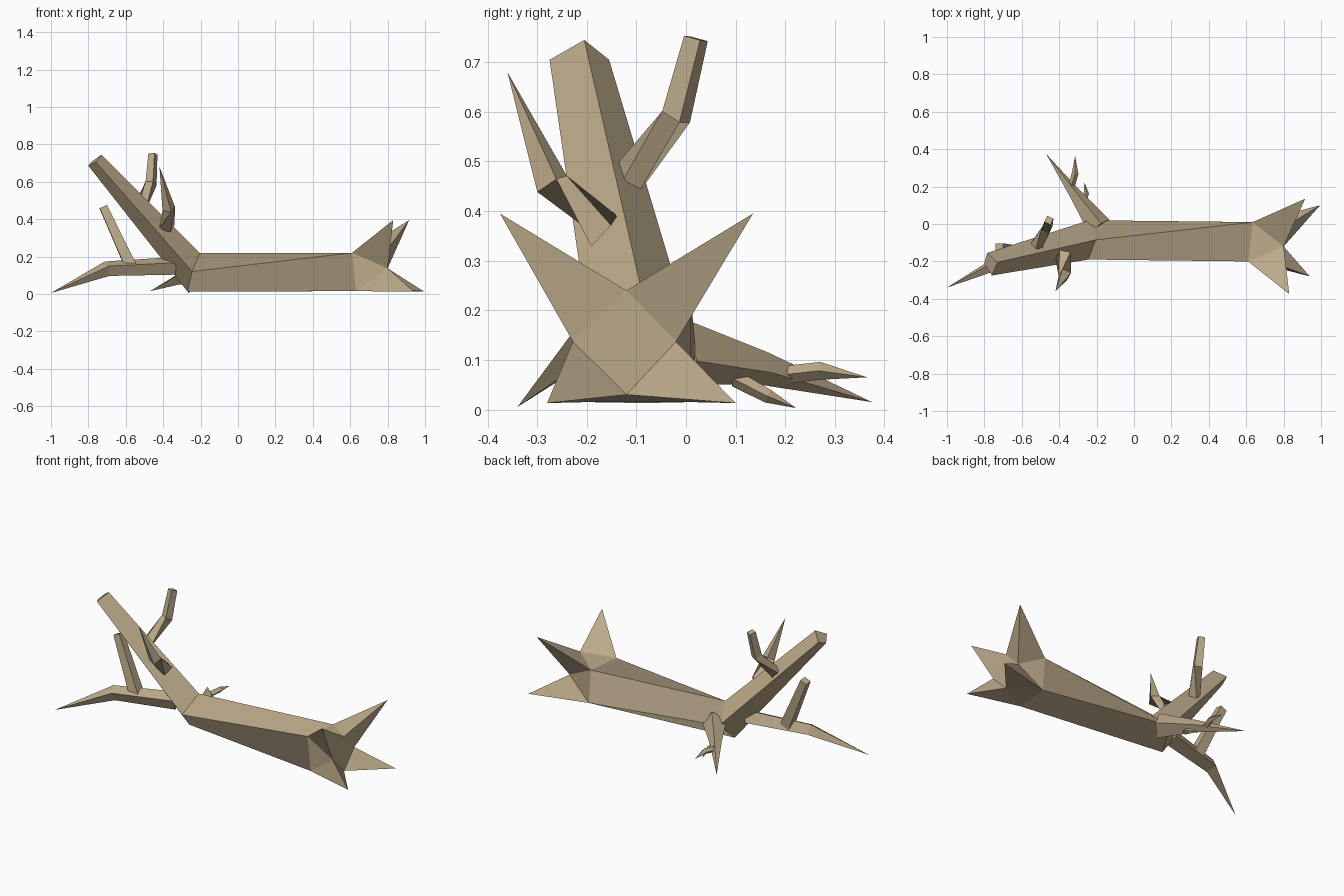
import bpy, bmesh, math
from mathutils import Vector

if "Cube" in bpy.data.objects:
    bpy.data.objects.remove(bpy.data.objects["Cube"])

bark = bpy.data.materials.new("tan bark")
bark.diffuse_color = (0.50, 0.40, 0.255, 1)
bark.use_nodes = True
bark.node_tree.nodes["Principled BSDF"].inputs["Base Color"].default_value = bark.diffuse_color


def finish(bm, name):
    bmesh.ops.recalc_face_normals(bm, faces=bm.faces)
    me = bpy.data.meshes.new(name)
    bm.to_mesh(me)
    bm.free()
    me.materials.append(bark)
    bpy.context.collection.objects.link(bpy.data.objects.new(name, me))


def bridge(bm, a, b):
    for i in range(4):
        j = (i + 1) % 4
        bm.faces.new((a[i], a[j], b[j], b[i]))


def branch(name, path, turn=0):
    """Four-sided limb along (x, y, z, radius) points; radius 0 makes a sharp tip."""
    bm = bmesh.new()
    pts = [Vector(p[:3]) for p in path]
    prev = None
    for k, p in enumerate(pts):
        d = (pts[min(k + 1, len(pts) - 1)] - pts[max(k - 1, 0)]).normalized()
        if path[k][3] == 0:
            tip = bm.verts.new(p)
            for i in range(4):
                bm.faces.new((prev[i], prev[(i + 1) % 4], tip))
            prev = None
            continue
        ref = Vector((0, 0, 1)) if abs(d.z) < 0.8 else Vector((-1, 0, 0))
        side = d.cross(ref).normalized()
        up = side.cross(d)
        ring = []
        for i in range(4):
            a = math.radians(turn + 90 * i)
            ring.append(bm.verts.new(p + path[k][3] * (up * math.cos(a) + side * math.sin(a))))
        if prev:
            bridge(bm, prev, ring)
        else:
            bm.faces.new(ring)
        prev = ring
    if prev:
        bm.faces.new(prev)
    finish(bm, name)


# Fallen trunk with a bent top, ending in four flared roots
bm = bmesh.new()
rings = [
    [(-.73, -.205, .745), (-.76, -.275, .705), (-.80, -.21, .685), (-.785, -.155, .705)],
    [(-.205, -.085, .22), (-.245, -.19, .12), (-.27, -.085, .013), (-.24, .02, .12)],
    [(.635, .01, .22), (.61, -.20, .22), (.63, -.20, .015), (.65, .01, .015)],
]
rings = [[bm.verts.new(p) for p in r] for r in rings]
bm.faces.new(rings[0])
bridge(bm, rings[0], rings[1])
bridge(bm, rings[1], rings[2])
corner = rings[2]
tips = [bm.verts.new(p) for p in
        [(.915, .135, .395), (.83, -.375, .395), (.94, -.28, .013), (.995, .10, .013)]]
valley = [bm.verts.new(p) for p in
          [(.80, -.12, .24), (.80, -.228, .137), (.80, -.12, .03), (.80, -.02, .137)]]
bm.faces.new(valley)
for i in range(4):
    j = (i + 1) % 4
    bm.faces.new((corner[i], corner[j], valley[i]))   # web between two roots
    bm.faces.new((corner[i], valley[i], tips[i]))     # root sides
    bm.faces.new((corner[j], tips[j], valley[i]))
    bm.faces.new((tips[i], valley[i], valley[i - 1]))  # root end face
finish(bm, "trunk")

# Low limb on the left with an upright stub
branch("low_limb", [(-.34, -.11, .15, .05), (-.70, -.195, .135, .042), (-1, -.34, .005, 0)], 20)
branch("upright_stub", [(-.57, -.16, .14, .043), (-.72, -.125, .465, .03)], 45)

# Branches on the raised top
branch("rear_branch", [(-.53, -.13, .45, .036), (-.465, -.02, .59, .032),
                       (-.455, .02, .748, .026)], 20)
branch("front_branch", [(-.38, -.165, .36, .044), (-.37, -.27, .455, .036),
                        (-.42, -.36, .68, 0)], 20)

# Low branch reaching back with two twigs
branch("back_branch", [(-.185, -.015, .115, .068), (-.31, .155, .083, .034),
                       (-.47, .375, .015, 0)], 15)
branch("upper_twig", [(-.335, .20, .07, .018), (-.315, .27, .078, .018),
                      (-.315, .365, .065, 0)])
branch("lower_twig", [(-.275, .10, .062, .017), (-.255, .165, .027, .014),
                      (-.265, .222, .003, 0)])
